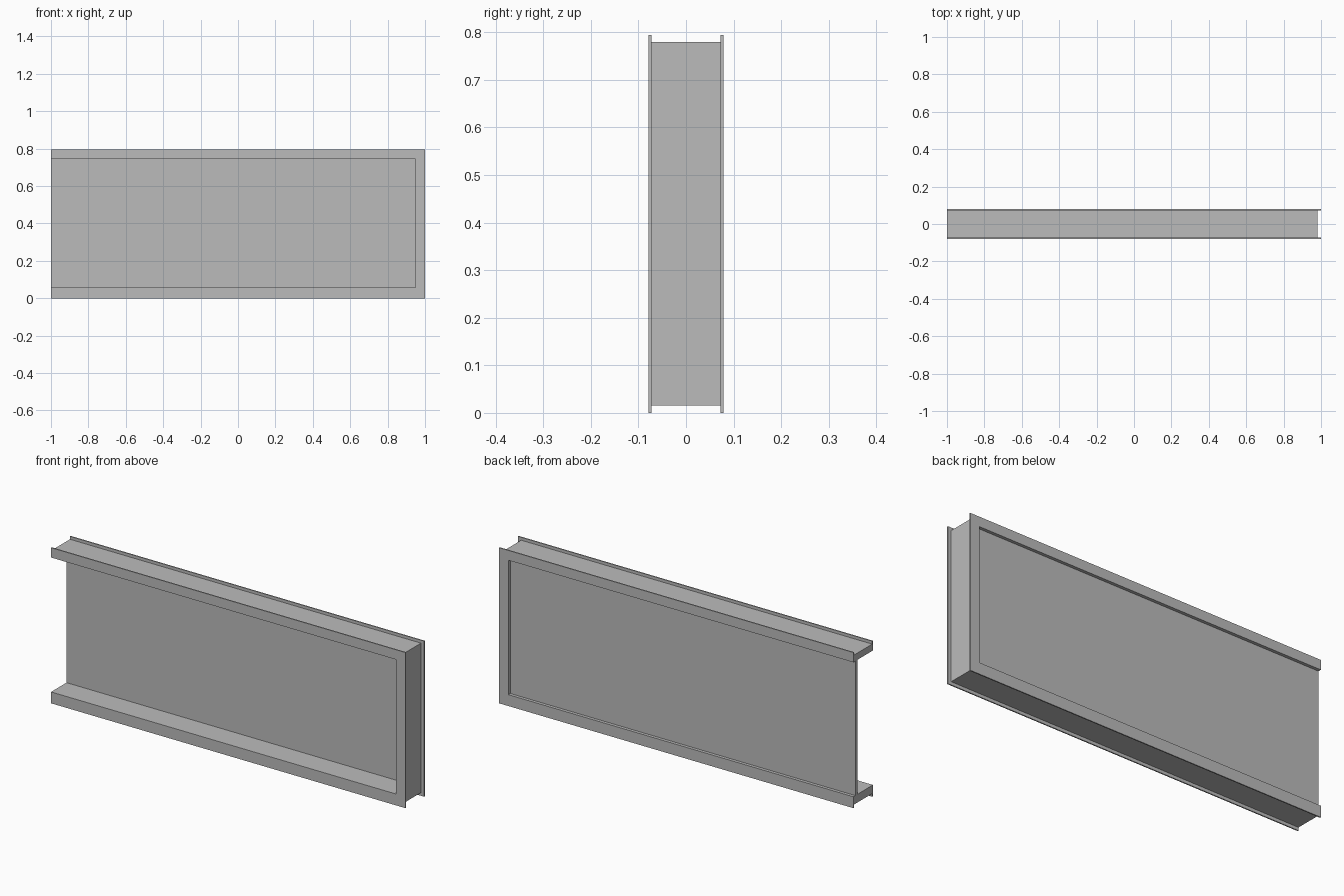
import bpy
import bmesh

cube = bpy.data.objects.get("Cube")
if cube:
    bpy.data.objects.remove(cube, do_unlink=True)

grey = bpy.data.materials.new("plain_grey")
grey.use_nodes = True
grey.diffuse_color = (0.5, 0.5, 0.5, 1)
grey.node_tree.nodes["Principled BSDF"].inputs["Base Color"].default_value = (0.5, 0.5, 0.5, 1)

# Shared opening, open towards the -x end
LEFT = -1.0
OPEN_X, OPEN_LOW, OPEN_HIGH = 0.948, 0.058, 0.744


def prism(name, outline, y0, y1):
    """Extrude an x-z outline from y0 to y1."""
    bm = bmesh.new()
    face = bm.faces.new([bm.verts.new((x, y0, z)) for x, z in outline])
    grown = bmesh.ops.extrude_face_region(bm, geom=[face])["geom"]
    moved = [v for v in grown if isinstance(v, bmesh.types.BMVert)]
    bmesh.ops.translate(bm, verts=moved, vec=(0, y1 - y0, 0))
    bmesh.ops.recalc_face_normals(bm, faces=bm.faces)
    mesh = bpy.data.meshes.new(name)
    bm.to_mesh(mesh)
    bm.free()
    mesh.materials.append(grey)
    obj = bpy.data.objects.new(name, mesh)
    bpy.context.collection.objects.link(obj)
    return obj


def three_sided(right, low, high):
    """Outline of a frame around the opening."""
    return [(LEFT, low), (right, low), (right, high), (LEFT, high),
            (LEFT, OPEN_HIGH), (OPEN_X, OPEN_HIGH), (OPEN_X, OPEN_LOW), (LEFT, OPEN_LOW)]


# Thick core of the frame, set in from the trim edges
prism("frame_core", three_sided(0.982, 0.016, 0.779), -0.073, 0.073)

# Thin trim plates on the front and the back
for name, y0, y1 in (("front_trim", -0.079, -0.073), ("back_trim", 0.073, 0.079)):
    prism(name, three_sided(1.0, 0.0, 0.794), y0, y1)

# Panel filling the opening, near the back
prism("panel", [(LEFT, OPEN_LOW), (OPEN_X, OPEN_LOW), (OPEN_X, OPEN_HIGH), (LEFT, OPEN_HIGH)],
      0.045, 0.063)
